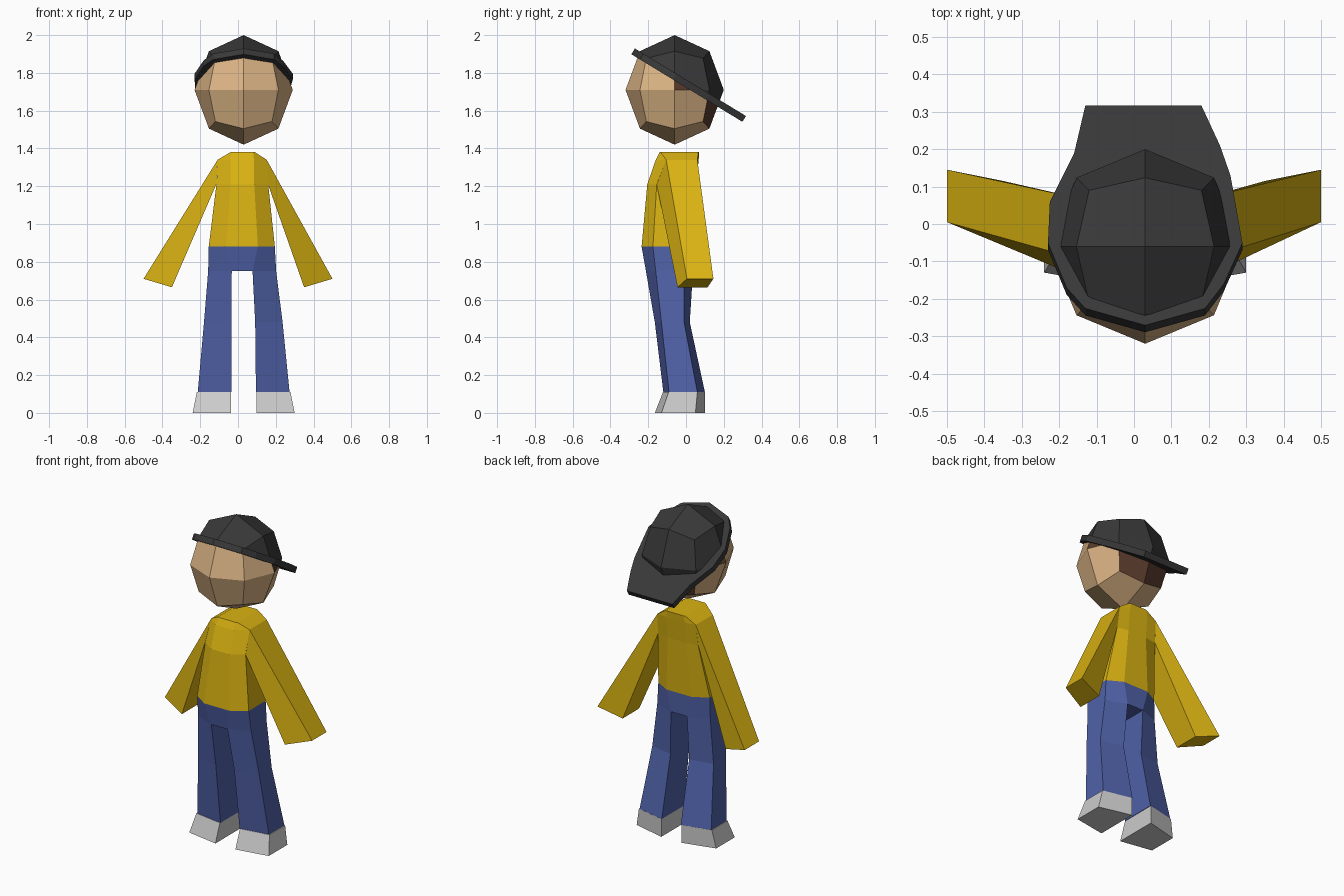
import bpy, bmesh
from mathutils import Vector

if "Cube" in bpy.data.objects:
    bpy.data.objects.remove(bpy.data.objects["Cube"])


def material(name, rgb):
    m = bpy.data.materials.new(name)
    m.diffuse_color = (*rgb, 1)
    m.use_nodes = True
    m.node_tree.nodes["Principled BSDF"].inputs["Base Color"].default_value = m.diffuse_color
    return m


SHIRT = material("yellow_cloth", (0.70, 0.45, 0.006))
DENIM = material("denim", (0.08, 0.12, 0.39))
SKIN = material("skin", (0.70, 0.45, 0.23))
HAIR = material("brown_hair", (0.10, 0.042, 0.025))
BLACK = material("black_cloth", (0.04, 0.04, 0.04))


def finish(name, bm, *mats):
    bmesh.ops.recalc_face_normals(bm, faces=bm.faces)
    me = bpy.data.meshes.new(name)
    bm.to_mesh(me)
    bm.free()
    for m in mats:
        me.materials.append(m)
    ob = bpy.data.objects.new(name, me)
    bpy.context.collection.objects.link(ob)
    return ob


def loft(name, rings, *mats):
    """Closed skin through rings of equal point count."""
    bm = bmesh.new()
    vs = [[bm.verts.new(p) for p in r] for r in rings]
    n = len(vs[0])
    for a, b in zip(vs, vs[1:]):
        for i in range(n):
            j = (i + 1) % n
            bm.faces.new((a[i], a[j], b[j], b[i]))
    bm.faces.new(vs[0])
    bm.faces.new(vs[-1])
    return finish(name, bm, *mats)


def body_ring(z, cx, inner, outer, front, back, side_front, side_back):
    """Chamfered eight-sided section of the trunk."""
    pts = [(-inner, front), (inner, front), (outer, side_front), (outer, side_back),
           (inner, back), (-inner, back), (-outer, side_back), (-outer, side_front)]
    return [(cx + x, y, z) for x, y in pts]


# Trunk: shirt and hips
waist = body_ring(0.88, 0.02, 0.085, 0.175, -0.235, 0.04, -0.175, -0.01)
loft("shirt", [
    waist,
    body_ring(1.21, 0.023, 0.063, 0.137, -0.205, 0.055, -0.155, 0.045),
    body_ring(1.34, 0.022, 0.063, 0.130, -0.16, 0.067, -0.105, 0.06),
    body_ring(1.38, 0.025, 0.055, 0.065, -0.14, 0.07, -0.135, 0.065)], SHIRT)
loft("hips", [
    body_ring(0.75, 0.022, 0.055, 0.18, -0.212, 0.037, -0.16, -0.01),
    waist], DENIM)


def leg_ring(s, z, cx, inner, outer, front, back, side_front, side_back):
    return [(cx + s * inner, front, z), (cx + s * outer, side_front, z),
            (cx + s * outer, side_back, z), (cx + s * inner, back, z)]


for side, s in (("left", 1), ("right", -1)):
    # Legs and shoes
    loft(side + "_leg", [
        leg_ring(s, 0.75, 0.022, 0.055, 0.18, -0.212, 0.037, -0.16, -0.01),
        leg_ring(s, 0.48, 0.028, 0.063, 0.208, -0.165, 0.02, -0.13, -0.01),
        leg_ring(s, 0.11, 0.030, 0.065, 0.243, -0.12, 0.10, -0.09, 0.06)], DENIM)
    loft(side + "_shoe", [
        leg_ring(s, 0.11, 0.030, 0.068, 0.248, -0.122, 0.10, -0.092, 0.06),
        leg_ring(s, 0.0, 0.030, 0.068, 0.27, -0.165, 0.10, -0.13, 0.05)])
    # Arms: square sleeves from shoulder to cuff
    c = 0.022
    loft(side + "_arm", [
        [(c + s * 0.13, -0.105, 1.34), (c + s * 0.13, 0.06, 1.34),
         (c + s * 0.137, 0.045, 1.21), (c + s * 0.137, -0.155, 1.21)],
        [(s * 0.5, 0.005, 0.71), (s * 0.5, 0.145, 0.71),
         (s * 0.35, 0.115, 0.665), (s * 0.35, -0.045, 0.665)]], SHIRT)

# Head and cap crown: one subdivided-cube ball cut by the tilted cap plane
CENTRE = Vector((0.03, -0.06, 1.71))
P = Vector((0, -0.285, 1.917))
N = Vector((0, 0.608, 1)).normalized()


def ball(above):
    bm = bmesh.new()
    bmesh.ops.create_cube(bm, size=2)
    bmesh.ops.subdivide_edges(bm, edges=bm.edges[:], cuts=1, use_grid_fill=True)
    for f in bm.faces:
        c = f.calc_center_median()
        back = c.y > 0.9
        temple = abs(c.x) > 0.9 and c.y > 0 and c.z > 0
        f.material_index = int((back or temple) and not above)
    for v in bm.verts:
        d = v.co.normalized()
        v.co = CENTRE + Vector((d.x * 0.26, d.y * 0.26, d.z * 0.29))
    bmesh.ops.bisect_plane(bm, geom=bm.verts[:] + bm.edges[:] + bm.faces[:],
                           plane_co=P, plane_no=N,
                           clear_inner=above, clear_outer=not above)
    return bm


finish("head", ball(False), SKIN, HAIR)
finish("cap_crown", ball(True), BLACK)

# Cap brim: tilted plate with the bill to the back
outline = [(-0.13, 0.308), (-0.16, 0.18), (-0.225, 0.05), (-0.23, -0.06),
           (-0.18, -0.18), (-0.13, -0.235), (0.03, -0.28), (0.19, -0.235),
           (0.24, -0.17), (0.29, -0.06), (0.258, 0.12), (0.23, 0.2), (0.18, 0.308)]
plate = [Vector((x, y, P.z - 0.608 * (y - P.y))) for x, y in outline]
loft("cap_brim", [[p - N * 0.018 for p in plate], [p + N * 0.018 for p in plate]], BLACK)
